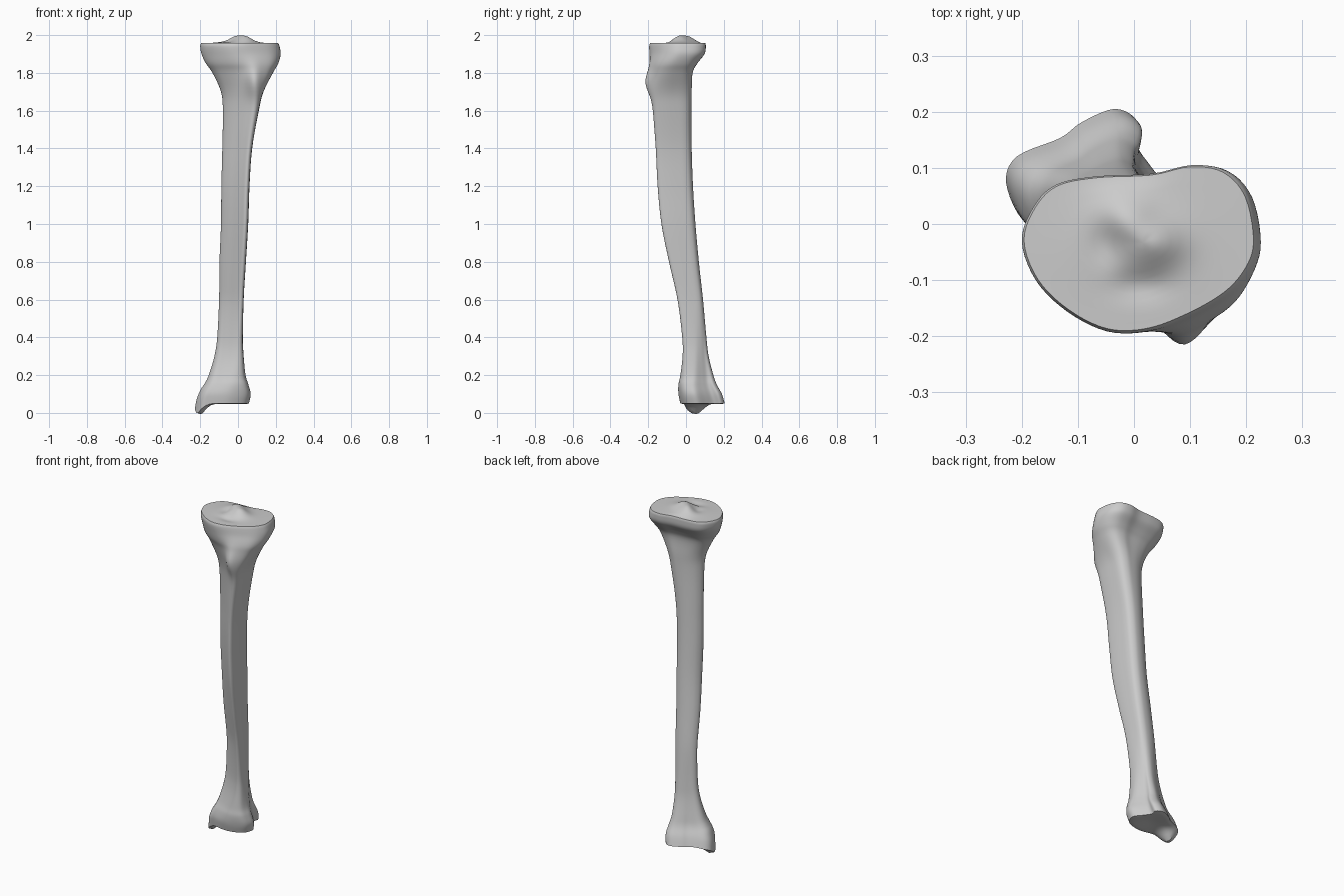
import bpy, bmesh, math
from mathutils import Vector

cube = bpy.data.objects.get("Cube")
if cube:
    bpy.data.objects.remove(cube, do_unlink=True)

# Cross-section outlines, counter-clockwise from the +x side
PLATEAU = [(.215, -.03), (.2, .05), (.16, .095), (.1, .105), (.03, .09), (-.07, .085),
           (-.14, .07), (-.18, .03), (-.2, -.03), (-.175, -.1), (-.12, -.155),
           (-.05, -.19), (.02, -.19), (.09, -.165), (.16, -.125), (.2, -.08)]
SHAFT = [(.98, .62), (.95, .8), (.88, .92), (.74, .99), (.58, 1), (.4, .97), (.22, .9),
         (.08, .8), (0, .66), (.06, .52), (.22, .4), (.45, .26), (.7, .1), (.88, 0),
         (.98, .08), (1, .33)]
ANKLE = [(.065, .06), (.03, .11), (.005, .15), (.01, .19), (-.03, .21), (-.09, .185),
         (-.13, .155), (-.21, .12), (-.23, .07), (-.2, 0), (-.15, -.02), (-.1, -.035),
         (-.05, -.04), (0, -.03), (.04, -.01), (.06, .02)]

# Stations: height, x range, y range, blend (-1 ankle, 0 shaft, 1 plateau)
STATIONS = [(.05, -.228, .058, -.03, .205, -1), (.1, -.215, .067, -.04, .19, -1),
            (.15, -.18, .055, -.04, .163, -.9), (.2, -.155, .04, -.03, .145, -.75),
            (.3, -.125, .03, -.018, .12, -.5), (.4, -.11, .026, -.02, .108, -.3),
            (.6, -.1, .03, -.045, .09, 0), (.8, -.098, .042, -.09, .068, 0),
            (1, -.09, .054, -.13, .05, 0), (1.2, -.088, .061, -.15, .037, 0),
            (1.4, -.083, .075, -.16, .03, 0), (1.6, -.08, .11, -.175, .028, .1),
            (1.7, -.09, .135, -.182, .03, .25), (1.8, -.135, .185, -.182, .035, .6),
            (1.85, -.17, .213, -.19, .06, .8), (1.9, -.193, .226, -.193, .098, .95),
            (1.94, -.2, .22, -.195, .105, 1), (1.957, -.196, .213, -.19, .102, 1)]


def spline(a, b, c, d, t):
    """Smooth step from b to c with neighbours a and d."""
    return b + (c - a) * (t / 2) + (a * 2 - b * 5 + c * 4 - d) * (t * t / 2) \
        + (b * 3 - a - c * 3 + d) * (t ** 3 / 2)


def fit(pts):
    """Scale an outline to the unit square."""
    lo = Vector((min(p.x for p in pts), min(p.y for p in pts)))
    hi = Vector((max(p.x for p in pts), max(p.y for p in pts)))
    return [Vector(((p.x - lo.x) / (hi.x - lo.x), (p.y - lo.y) / (hi.y - lo.y))) for p in pts]


def refine(outline, steps=5):
    p = [Vector(q) for q in outline]
    n = len(p)
    return fit([spline(p[i - 1], p[i], p[(i + 1) % n], p[(i + 2) % n], s / steps)
                for i in range(n) for s in range(steps)])


def bump(x, y, cx, cy, rx, ry):
    return math.exp(-((x - cx) / rx) ** 2 - ((y - cy) / ry) ** 2)


def malleolus(x, y):
    return .056 * bump(x, y, -.205, .045, .042, .055)


def shape_point(x, y, z):
    """Local landmarks: front tuberosity, inner ankle process."""
    if y < -.05:
        y -= .034 * bump(x, z, .085, 1.755, .04, .075)
    z -= malleolus(x, y) * max(0, 1 - (z - .05) / .08)
    return x, y, z


def top_height(x, y):
    """Joint surface with two dished condyles and the central eminence."""
    z = 1.957 + .026 * bump(x, y, -.015, .01, .05, .045)
    z += .024 * bump(x, y, .04, -.035, .045, .04) + .014 * bump(x, y, 0, -.03, .1, .08)
    z -= .012 * bump(x, y, -.05, -.03, .025, .04)
    z -= .01 * bump(x, y, .01, -.11, .05, .025)
    return z


def bottom_height(x, y):
    """Ankle surface, hollowed slightly."""
    return .046 + .008 * bump(x, y, -.06, .08, .06, .07) - malleolus(x, y)


plateau, shaft, ankle = refine(PLATEAU), refine(SHAFT), refine(ANKLE)


def section(z, x0, x1, y0, y1, blend):
    target = plateau if blend > 0 else ankle
    w = min(1, abs(blend))
    unit = fit([a.lerp(b, w) for a, b in zip(shaft, target)])
    return [shape_point(x0 + (x1 - x0) * p.x, y0 + (y1 - y0) * p.y, z) for p in unit]


bm = bmesh.new()


def bridge(a, b):
    n = len(a)
    for i in range(n):
        bm.faces.new((a[i], a[(i + 1) % n], b[(i + 1) % n], b[i]))


def cap(rim, height, rings=12):
    """Close an end with shrinking rings that follow a height rule."""
    centre = sum((v.co for v in rim), Vector()) / len(rim)
    last = rim
    for k in range(1, rings):
        f = 1 - k / rings
        ring = []
        for v in rim:
            p = centre.lerp(v.co, f)
            edge = min(1, k / 2)
            ring.append(bm.verts.new((p.x, p.y, v.co.z + (height(p.x, p.y) - v.co.z) * edge)))
        bridge(last, ring)
        last = ring
    tip = bm.verts.new((centre.x, centre.y, height(centre.x, centre.y)))
    for i, v in enumerate(last):
        bm.faces.new((v, last[(i + 1) % len(last)], tip))


# Loft the body through the stations
rows = [Vector(s) for s in STATIONS]
rings = []
for i in range(len(rows) - 1):
    before, after = rows[max(i - 1, 0)], rows[min(i + 2, len(rows) - 1)]
    for s in range(5):
        rings.append(section(*spline(before, rows[i], rows[i + 1], after, s / 5)))
rings.append(section(*rows[-1]))
loops = [[bm.verts.new(p) for p in ring] for ring in rings]
for lower, upper in zip(loops, loops[1:]):
    bridge(lower, upper)
cap(loops[-1], top_height)
cap(loops[0], bottom_height)
bmesh.ops.recalc_face_normals(bm, faces=bm.faces)

mesh = bpy.data.meshes.new("shin_bone")
bm.to_mesh(mesh)
bm.free()
bone = bpy.data.objects.new("shin_bone", mesh)
bpy.context.collection.objects.link(bone)

# Plain grey bone colour
grey = bpy.data.materials.new("bone_grey")
grey.use_nodes = True
colour = (.6, .6, .6, 1)
grey.diffuse_color = colour
grey.node_tree.nodes["Principled BSDF"].inputs["Base Color"].default_value = colour
mesh.materials.append(grey)

bpy.context.view_layer.objects.active = bone
bone.select_set(True)
bpy.ops.object.shade_smooth_by_angle(angle=math.radians(40))
